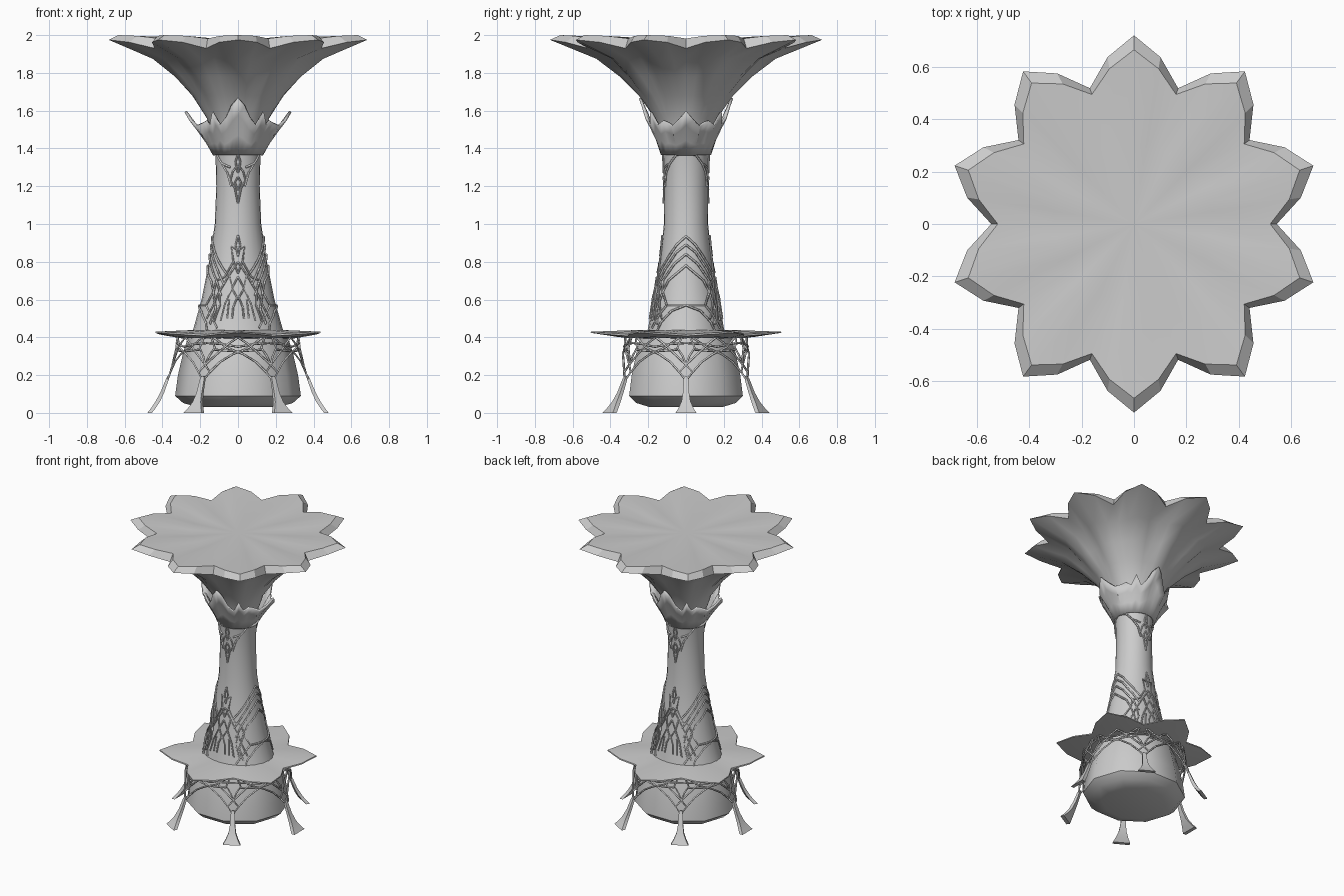
import bpy, bmesh
from math import sin, cos, radians, pi
from mathutils import Vector

cube = bpy.data.objects.get("Cube")
if cube:
    bpy.data.objects.remove(cube)

stone = bpy.data.materials.new("pale_grey")
stone.use_nodes = True
GREY = (0.6, 0.6, 0.6, 1)
stone.diffuse_color = GREY
stone.node_tree.nodes["Principled BSDF"].inputs["Base Color"].default_value = GREY


def polar(deg, r, z, squash=1.0):
    return Vector((r * cos(radians(deg)), r * sin(radians(deg)) * squash, z))


def interp(table, z):
    """Linear lookup in rows of (z, value), z ascending."""
    if z <= table[0][0]:
        return table[0][1]
    for (z0, v0), (z1, v1) in zip(table, table[1:]):
        if z <= z1:
            return v0 + (v1 - v0) * (z - z0) / (z1 - z0)
    return table[-1][1]


def loft(name, rings, cap=True, sharp=35):
    """Skin a list of equal rings of points."""
    bm = bmesh.new()
    loops = [[bm.verts.new(p) for p in ring] for ring in rings]
    n = len(loops[0])
    for a, b in zip(loops, loops[1:]):
        for i in range(n):
            j = (i + 1) % n
            bm.faces.new((a[i], a[j], b[j], b[i]))
    if cap:
        for loop in (loops[0], loops[-1]):
            hub = bm.verts.new(sum((v.co for v in loop), Vector()) / n)
            for i in range(n):
                bm.faces.new((loop[i], loop[(i + 1) % n], hub))
    bmesh.ops.recalc_face_normals(bm, faces=bm.faces)
    mesh = bpy.data.meshes.new(name)
    bm.to_mesh(mesh)
    bm.free()
    mesh.shade_smooth()
    mesh.set_sharp_from_angle(angle=radians(sharp))
    mesh.materials.append(stone)
    obj = bpy.data.objects.new(name, mesh)
    bpy.context.collection.objects.link(obj)
    return obj


def star(petals, tip, mid, valley):
    """Ring of petals, each of (r, z) at its tip, sides and valley; one tip on +y."""
    step = 360 / petals / 4
    cycle = (tip, mid, valley, mid)
    return [polar(90 + i * step, *cycle[i % 4]) for i in range(petals * 4)]


def strands(name, axes, paths, surface, thick):
    """Thin ribs following a surface, mirrored about each axis angle."""
    data = bpy.data.curves.new(name, "CURVE")
    data.dimensions = "3D"
    data.bevel_depth = thick
    data.bevel_resolution = 0
    data.use_fill_caps = True
    for axis in axes:
        for side in (1, -1):
            for path in paths:
                pts = []
                for (a0, z0), (a1, z1) in zip(path, path[1:]):
                    n = max(1, int(abs(a1 - a0) / 8))
                    pts += [(a0 + (a1 - a0) * k / n, z0 + (z1 - z0) * k / n) for k in range(n)]
                pts.append(path[-1])
                spline = data.splines.new("POLY")
                spline.points.add(len(pts) - 1)
                for p, (a, z) in zip(spline.points, pts):
                    p.co = (*surface(axis + side * a, z), 1)
    data.materials.append(stone)
    obj = bpy.data.objects.new(name, data)
    bpy.context.collection.objects.link(obj)


# Trunk: slightly oval column swelling toward the base
TRUNK_X = [(0.38, 0.26), (0.45, 0.235), (0.6, 0.193), (0.8, 0.153), (1.0, 0.123), (1.2, 0.115), (1.4, 0.12), (1.5, 0.14)]
TRUNK_Y = [(0.38, 0.22), (0.45, 0.2), (0.6, 0.175), (0.8, 0.138), (1.0, 0.117), (1.2, 0.115), (1.4, 0.12), (1.5, 0.14)]


def on_trunk(deg, z, lift=0.003):
    a = radians(deg)
    return Vector(((interp(TRUNK_X, z) + lift) * cos(a), (interp(TRUNK_Y, z) + lift) * sin(a), z))


loft("trunk", [[on_trunk(i * 15, z, 0) for i in range(24)] for z, _ in TRUNK_X])

# Canopy: trumpet opening into ten petals, bevelled rim, nearly flat top
rings = []
for r, z, d in [(0.14, 1.48, 0), (0.165, 1.56, 0), (0.245, 1.68, 0.005), (0.335, 1.78, 0.015), (0.44, 1.875, 0.035)]:
    rings.append(star(10, (r + d, z), (r, z), (r - d, z)))
rings.append(star(10, (0.72, 1.975), (0.645, 1.962), (0.545, 1.93)))
rings.append(star(10, (0.665, 2.0), (0.6, 1.996), (0.52, 1.982)))
rings.append(star(10, (0.3, 1.985), (0.3, 1.983), (0.3, 1.978)))
loft("canopy", rings, sharp=28)

# Collar: flared crown with tall front and back points, leaning side points
CROWN = [1.60, 1.555, 1.525, 1.54, 1.55, 1.53, 1.595, 1.53, 1.565, 1.63, 1.67]


def crown_point(i, t):
    q = i % 20
    q = q if q <= 10 else 20 - q
    top = CROWN[q]
    lean = 0.07 * max(0, 1 - q / 3) + 0.035 * max(0, (q - 7) / 3) + (0.02 if q == 6 else 0)
    r = 0.12 + (0.082 + lean) * t ** 1.15
    return polar(i * 9, r, 1.37 + (top - 1.37) * t)


collar = loft("collar", [[crown_point(i, t) for i in range(40)] for t in (0, 0.35, 0.7, 1)], cap=False)
rim = collar.modifiers.new("thickness", "SOLIDIFY")
rim.thickness = 0.014
rim.offset = -1

# Lower skirt: thin six-petalled disc
loft("skirt", [
    star(6, (0.25, 0.395), (0.25, 0.395), (0.25, 0.395)),
    star(6, (0.36, 0.402), (0.33, 0.398), (0.3, 0.395)),
    star(6, (0.505, 0.424), (0.43, 0.415), (0.355, 0.407)),
    star(6, (0.503, 0.43), (0.428, 0.423), (0.353, 0.416)),
    star(6, (0.22, 0.44), (0.22, 0.44), (0.22, 0.44)),
])

# Pot: faceted bulb under the skirt
POT = [(0.21, 0.03), (0.29, 0.052), (0.333, 0.09), (0.318, 0.2), (0.29, 0.32), (0.265, 0.4)]
loft("pot", [[polar(i * 36, r, z, 0.95) for i in range(10)] for r, z in POT], sharp=40)

# Legs: six flared feet narrowing upward
LEG = [(0.468, 0.0, 0.056, 0.012), (0.448, 0.025, 0.04, 0.012), (0.425, 0.06, 0.024, 0.012),
       (0.4, 0.11, 0.016, 0.01), (0.375, 0.175, 0.013, 0.008), (0.368, 0.195, 0.006, 0.006)]
for k in range(6):
    out = polar(k * 60, 1, 0)
    side = polar(k * 60 + 90, 1, 0)
    sections = []
    for r, z, w, t in LEG:
        c = out * r + Vector((0, 0, z))
        sections.append([c + side * w * s + out * t * o for s, o in ((1, 1), (-1, 1), (-1, -1), (1, -1))])
    loft(f"leg_{k + 1}", sections)

# Cage: openwork lattice joining the legs beneath the skirt
CAGE = [(0.17, 0.375), (0.25, 0.348), (0.32, 0.333), (0.41, 0.32)]
strands("cage_lattice", range(0, 360, 60), [
    [(0, 0.17), (5.5, 0.215), (0, 0.255)],
    [(5.5, 0.215), (14, 0.27), (25, 0.31), (40, 0.345), (54, 0.4)],
    [(0, 0.255), (3, 0.3), (8, 0.345), (4, 0.4)],
    [(0, 0.255), (12, 0.32), (22, 0.37), (30, 0.4)],
    [(0, 0.37), (14, 0.365), (30, 0.35)],
    [(8, 0.335), (30, 0.325)],
], lambda a, z: polar(a, interp(CAGE, z), z), 0.006)

# Ornament on front and back: flowers, diamonds and reeds
strands("front_back_tracery", (-90, 90), [
    [(0, 1.37), (6, 1.33), (4, 1.30), (0, 1.27)],
    [(0, 1.31), (13, 1.28), (20, 1.23), (8, 1.19), (0, 1.11)],
    [(0, 1.25), (8, 1.22), (0, 1.18)],
    [(20, 1.23), (30, 1.28)],
    [(0, 0.94), (5, 0.89), (0, 0.83)],
    [(0, 0.86), (14, 0.88), (9, 0.8), (0, 0.74)],
    [(0, 0.8), (16, 0.73), (32, 0.64), (48, 0.5)],
    [(9, 0.8), (24, 0.72), (40, 0.7)],
    [(0, 0.72), (10, 0.66), (0, 0.6)],
    [(16, 0.73), (10, 0.66), (20, 0.58), (24, 0.49)],
    [(0, 0.62), (7, 0.56), (8, 0.5)],
    [(32, 0.64), (28, 0.57), (34, 0.48)],
    [(14, 0.6), (15, 0.5)],
], on_trunk, 0.005)

# Ornament on the sides: high arch, stacked chevrons and a framed panel
strands("side_tracery", (0, 180), [
    [(0, 1.375), (25, 1.365), (45, 1.32), (62, 1.27), (72, 1.2)],
    [(45, 1.32), (70, 1.3)],
    [(0, 0.935), (22, 0.89), (50, 0.8), (68, 0.74)],
    [(0, 0.89), (22, 0.85), (48, 0.76), (66, 0.68)],
    [(0, 0.84), (25, 0.79), (50, 0.7), (62, 0.62)],
    [(0, 0.78), (36, 0.7), (46, 0.64), (34, 0.57), (0, 0.57)],
    [(50, 0.7), (46, 0.64), (56, 0.55), (50, 0.47)],
    [(0, 0.57), (24, 0.54), (42, 0.48), (48, 0.43)],
    [(34, 0.57), (48, 0.52), (62, 0.45)],
], on_trunk, 0.006)
